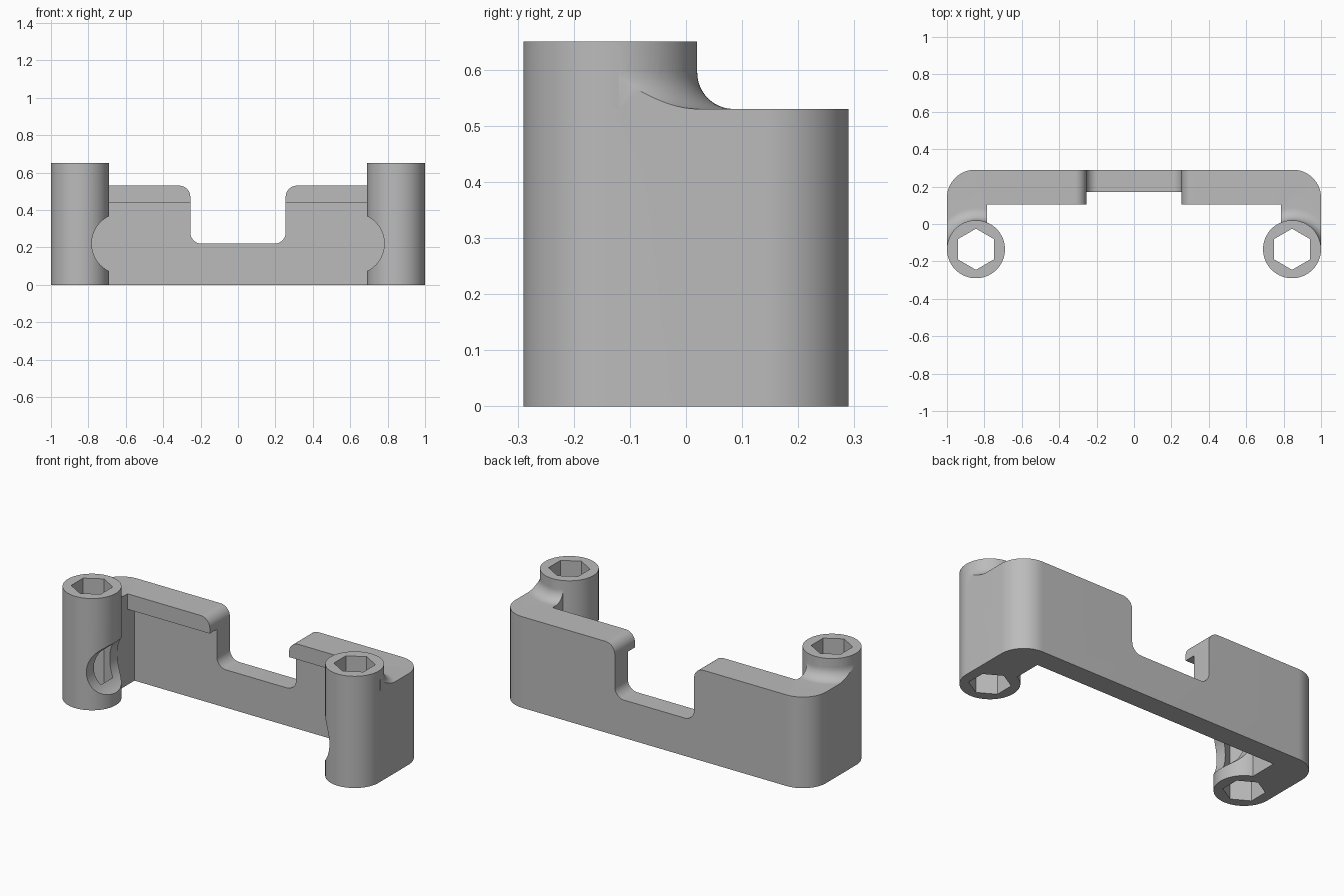
import bpy, bmesh
from math import sin, cos, pi, radians
from mathutils import Vector, Matrix

cube = bpy.data.objects.get("Cube")
if cube:
    bpy.data.objects.remove(cube, do_unlink=True)

POST_X, POST_Y, POST_R, POST_H = 0.845, -0.135, 0.155, 0.65
ARM_IN, BACK, LIP_Y, WALL_Y = 0.785, 0.29, 0.105, 0.17
TOP, LIP_Z = 0.53, 0.44
FILLET = 0.065

grey = bpy.data.materials.new("light grey")
grey.use_nodes = True
grey.diffuse_color = (0.5, 0.5, 0.5, 1)
grey.node_tree.nodes["Principled BSDF"].inputs["Base Color"].default_value = (0.5, 0.5, 0.5, 1)


def add_object(name, bm):
    bmesh.ops.recalc_face_normals(bm, faces=bm.faces)
    mesh = bpy.data.meshes.new(name)
    bm.to_mesh(mesh)
    bm.free()
    mesh.materials.append(grey)
    obj = bpy.data.objects.new(name, mesh)
    bpy.context.collection.objects.link(obj)
    return obj


def arc(cx, cy, r, start, end, steps=12):
    angles = [radians(start + (end - start) * i / steps) for i in range(steps + 1)]
    return [(cx + r * cos(a), cy + r * sin(a)) for a in angles]


def mirrored(half):
    """Close a right-hand outline with its reflection."""
    return half + [(-x, y) for x, y in reversed(half)]


def prism(name, outline, low, high, along_y=False):
    """Extrude an xy outline up z, or an xz outline along y."""
    bm = bmesh.new()
    place = (lambda p: (p[0], low, p[1])) if along_y else (lambda p: (p[0], p[1], low))
    face = bm.faces.new([bm.verts.new(place(p)) for p in outline])
    ext = bmesh.ops.extrude_face_region(bm, geom=[face])
    step = Vector((0, high - low, 0) if along_y else (0, 0, high - low))
    bmesh.ops.translate(bm, vec=step, verts=[v for v in ext["geom"] if isinstance(v, bmesh.types.BMVert)])
    return add_object(name, bm)


def box(name, x0, x1, y0, y1, z0, z1):
    return prism(name, [(x0, y0), (x1, y0), (x1, y1), (x0, y1)], z0, z1)


def combine(target, tool, operation):
    mod = target.modifiers.new(operation.title(), 'BOOLEAN')
    mod.operation, mod.solver, mod.object = operation, 'EXACT', tool
    bpy.context.view_layer.objects.active = target
    bpy.ops.object.modifier_apply(modifier=mod.name)
    bpy.data.objects.remove(tool, do_unlink=True)


def circle(x, y, r, sides=96, turn=0):
    return arc(x, y, r, turn, turn + 360, sides)[:-1]


def fillet_ring(x):
    """Concave collar that blends the post into the arm top."""
    outer = POST_R + FILLET
    section = [(0.13, 0.5), (outer, 0.5)] + arc(outer, TOP + FILLET, FILLET, 270, 180) + [(0.13, TOP + FILLET)]
    bm = bmesh.new()
    rings = []
    for i in range(96):
        turn = Matrix.Rotation(2 * pi * i / 96, 3, 'Z')
        rings.append([bm.verts.new(turn @ Vector((r, 0, z)) + Vector((x, POST_Y, 0))) for r, z in section])
    n = len(section)
    for i in range(96):
        a, b = rings[i], rings[(i + 1) % 96]
        for j in range(n):
            k = (j + 1) % n
            bm.faces.new((a[j], b[j], b[k], a[k]))
    return add_object("fillet_collar", bm)


# U-shaped body with rounded back corners
body = prism("bracket", mirrored(
    [(ARM_IN, LIP_Y), (ARM_IN, POST_Y), (1, POST_Y)] + arc(0.85, BACK - 0.15, 0.15, 0, 90, 20)), 0, TOP)

# Space under the front lip
combine(body, box("lip_cutter", -ARM_IN, ARM_IN, 0, WALL_Y, -0.1, LIP_Z), 'DIFFERENCE')

# Central notch with rounded shoulders and floor corners
notch = mirrored(arc(0.195, 0.28, 0.06, 270, 360) + arc(0.315, 0.47, 0.06, 180, 90) + [(0.315, 0.7)])
combine(body, prism("notch_cutter", notch, 0, 0.4, True), 'DIFFERENCE')

for side in (1, -1):
    px = side * POST_X
    # Round post and its collar, trimmed to the arm width
    combine(body, prism("post", circle(px, POST_Y, POST_R), 0, POST_H), 'UNION')
    collar = fillet_ring(px)
    x0, x1 = sorted((side * ARM_IN, side))
    combine(collar, box("collar_trim", x0, x1, POST_Y + 0.015, 0.1, 0.51, 0.7), 'INTERSECT')
    combine(body, collar, 'UNION')
    # Hexagonal bore and round side scoop
    combine(body, prism("hex_cutter", circle(px, POST_Y, 0.11, 6, 30), -0.1, 0.8), 'DIFFERENCE')
    combine(body, prism("scoop_cutter", circle(side * 0.619, 0.22, 0.163), -0.4, 0.1, True), 'DIFFERENCE')

# Smooth curved faces, crisp edges
bpy.ops.object.select_all(action='DESELECT')
body.select_set(True)
bpy.context.view_layer.objects.active = body
bpy.ops.object.shade_smooth_by_angle(angle=radians(30))
